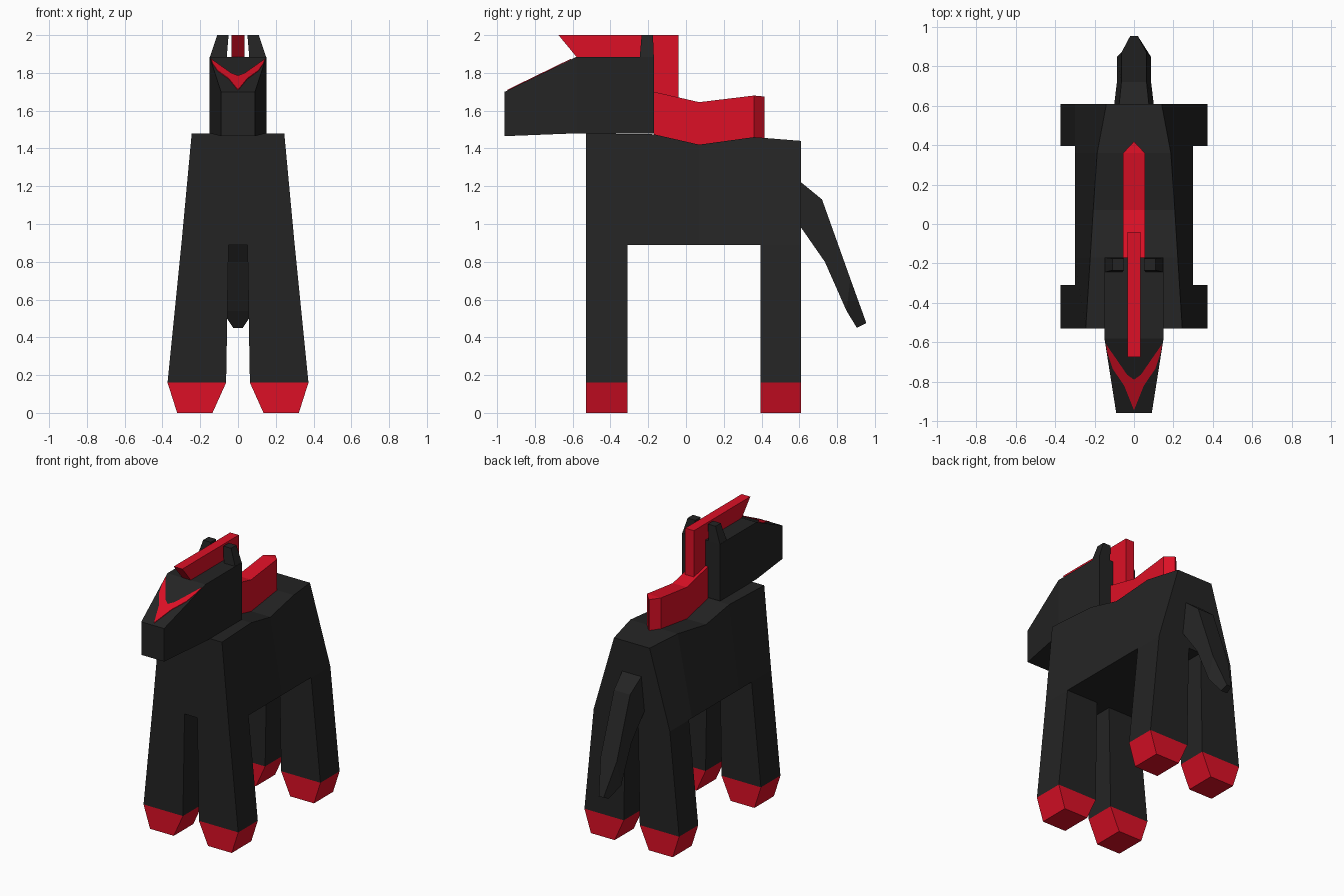
import bpy, bmesh

if "Cube" in bpy.data.objects:
    bpy.data.objects.remove(bpy.data.objects["Cube"])


def material(name, rgb):
    m = bpy.data.materials.new(name)
    m.diffuse_color = (*rgb, 1)
    m.use_nodes = True
    m.node_tree.nodes["Principled BSDF"].inputs["Base Color"].default_value = m.diffuse_color
    return m


BLACK = material("charcoal black", (0.0176, 0.0176, 0.0176))
RED = material("bright red", (0.72, 0.005, 0.019))


def loft(name, rings, mat):
    """Skin a list of equal-length point rings and cap both ends."""
    bm = bmesh.new()
    rows = [[bm.verts.new(p) for p in r] for r in rings]
    n = len(rows[0])
    for a, b in zip(rows, rows[1:]):
        for i in range(n):
            j = (i + 1) % n
            bm.faces.new((a[i], a[j], b[j], b[i]))
    bm.faces.new(rows[0])
    bm.faces.new(rows[-1])
    bmesh.ops.recalc_face_normals(bm, faces=bm.faces)
    me = bpy.data.meshes.new(name)
    bm.to_mesh(me)
    bm.free()
    me.materials.append(mat)
    ob = bpy.data.objects.new(name, me)
    bpy.context.collection.objects.link(ob)
    return ob


def slab_y(y, z0, z1, w0, w1):
    """Symmetric ring across x: half width w0 at the bottom, w1 at the top."""
    return [(-w0, y, z0), (w0, y, z0), (w1, y, z1), (-w1, y, z1)]


def plan(x0, x1, y0, y1, z):
    """Rectangle in plan at height z."""
    return [(x0, y0, z), (x1, y0, z), (x1, y1, z), (x0, y1, z)]


def ridge(name, profile, w):
    """Extrude a side (y, z) profile symmetrically across x."""
    return loft(name, [[(x, y, z) for y, z in profile] for x in (-w, w)], RED)


# Torso: flat belly, dipped back that narrows toward the rump
loft("torso", [slab_y(y, 0.89, z, 0.30, w) for y, z, w in (
    (-0.53, 1.48, 0.245), (-0.17, 1.475, 0.222), (0.07, 1.42, 0.207),
    (0.36, 1.46, 0.187), (0.61, 1.44, 0.14))], BLACK)

# Legs and hooves
for end, y0, y1 in (("front", -0.53, -0.31), ("back", 0.395, 0.61)):
    for side, s in (("left", -1), ("right", 1)):
        loft(f"{end}_leg_{side}", [plan(s * 0.05, s * 0.30, y0, y1, 0.89),
                                   plan(s * 0.063, s * 0.373, y0, y1, 0.16)], BLACK)
        loft(f"{end}_hoof_{side}", [plan(s * 0.063, s * 0.373, y0, y1, 0.16),
                                    plan(s * 0.135, s * 0.322, y0, y1, 0)], RED)

# Head with tapered muzzle
loft("head", [slab_y(y, z0, z1, w, w) for y, z0, z1, w in (
    (-0.96, 1.465, 1.70, 0.09), (-0.58, 1.48, 1.885, 0.15),
    (-0.17, 1.48, 1.885, 0.15))], BLACK)

# Ears
for side, s in (("left", -1), ("right", 1)):
    loft(f"ear_{side}", [plan(s * 0.06, s * 0.15, -0.245, -0.17, 1.88),
                         plan(s * 0.05, s * 0.11, -0.235, -0.175, 2.0)], BLACK)

# Upper mane: forelock over the head and strip behind it
ridge("forelock", [(-0.675, 2.0), (-0.04, 2.0), (-0.04, 1.64), (-0.17, 1.66),
                   (-0.17, 1.885), (-0.58, 1.885)], 0.034)

# Lower mane along the back, ending in a point
loft("mane", [slab_y(y, z0, z1, w, w) for y, z0, z1, w in (
    (-0.17, 1.475, 1.70, 0.055), (0.07, 1.42, 1.645, 0.055),
    (0.36, 1.455, 1.68, 0.055), (0.415, 1.455, 1.675, 0.004))], RED)

# Tail: (upper y, z), (lower y, z), half width
loft("tail", [[(-w, ly, lz), (w, ly, lz), (w * 0.75, uy, uz), (-w * 0.75, uy, uz)]
              for uy, uz, ly, lz, w in (
    (0.61, 1.22, 0.61, 0.98, 0.10), (0.72, 1.13, 0.735, 0.80, 0.085),
    (0.87, 0.71, 0.85, 0.54, 0.085), (0.955, 0.475, 0.905, 0.45, 0.025))], BLACK)

# Face marking: thin V-shaped plate on the sloping muzzle (inner / outer edge)
inner = [(0, -0.79), (0.035, -0.765), (0.09, -0.685), (0.142, -0.61)]
outer = [(0, -0.945), (0.05, -0.82), (0.108, -0.735), (0.135, -0.655)]


def on_muzzle(x, y, lift):
    return (x, y, 1.70 + (y + 0.96) / 0.38 * 0.185 + lift)


pairs = list(zip(inner, outer))
strip = [((-a[0], a[1]), (-b[0], b[1])) for a, b in reversed(pairs[1:])] + pairs
loft("face_marking", [[on_muzzle(*a, -0.002), on_muzzle(*b, -0.002),
                       on_muzzle(*b, 0.004), on_muzzle(*a, 0.004)]
                      for a, b in strip], RED)
